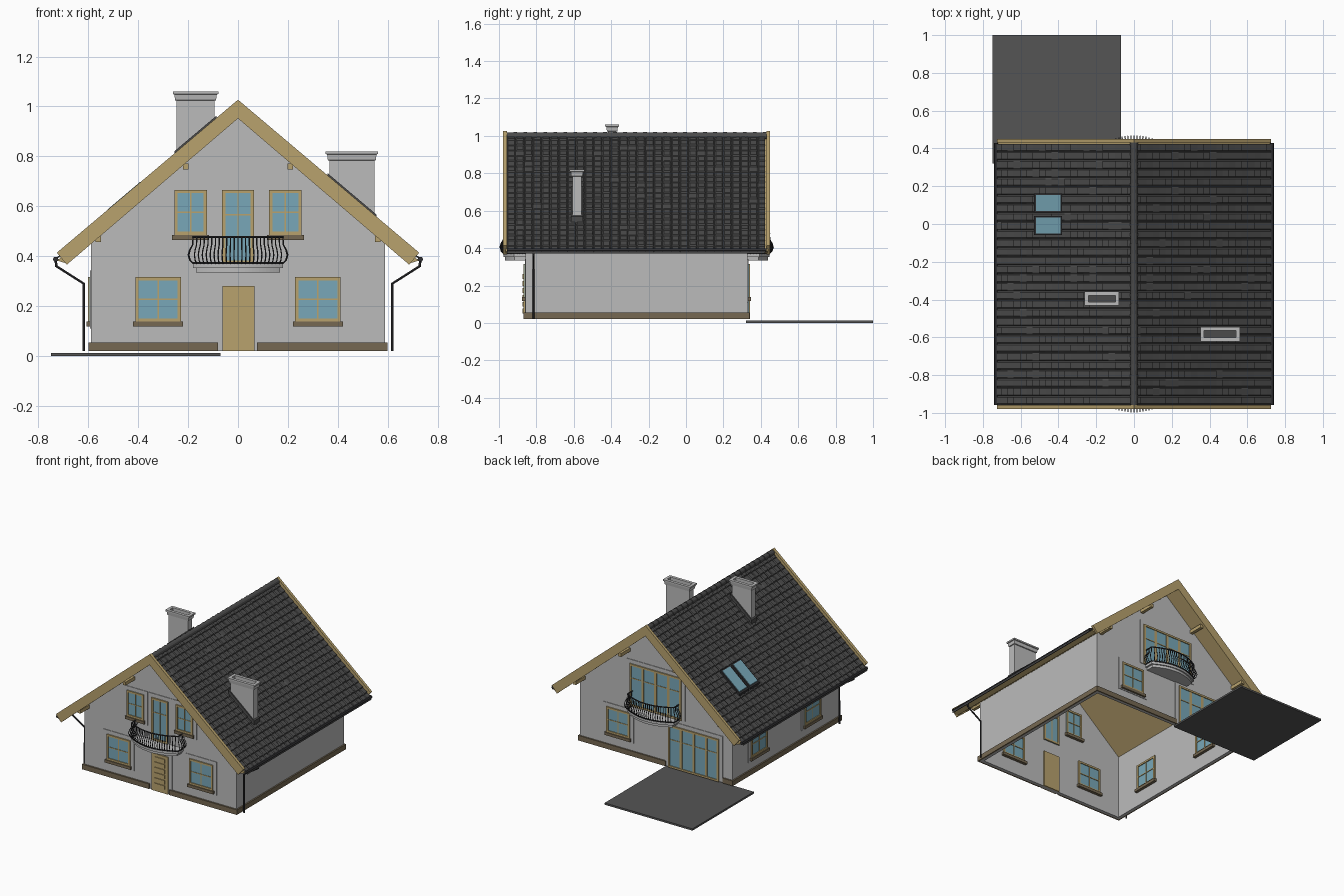
import bpy, bmesh, random
from mathutils import Matrix, Vector

random.seed(4)
cube = bpy.data.objects.get("Cube")
if cube:
    bpy.data.objects.remove(cube, do_unlink=True)


def material(name, r, g, b):
    m = bpy.data.materials.new(name)
    m.use_nodes = True
    m.diffuse_color = (r, g, b, 1)
    m.node_tree.nodes["Principled BSDF"].inputs["Base Color"].default_value = (r, g, b, 1)
    return m


WALL = material("light grey render", .5, .5, .5)
WOOD = material("pale timber", .48, .36, .155)
BROWN = material("brown stone", .18, .14, .085)
GLASS = material("blue glass", .19, .39, .48)
TILE = material("dark roof tile", .07, .07, .07)
PAVING = material("terrace grey", .09, .09, .09)
METAL = material("black metal", .03, .03, .033)

FRONT, BACK, SIDE = -.858, .33, .59     # outer wall planes
SLOPE = .845


def roof(x, top):
    return top - SLOPE * abs(x)


def finish(name, bm, *mats):
    bmesh.ops.recalc_face_normals(bm, faces=bm.faces)
    me = bpy.data.meshes.new(name)
    bm.to_mesh(me)
    bm.free()
    for m in mats:
        me.materials.append(m)
    ob = bpy.data.objects.new(name, me)
    bpy.context.collection.objects.link(ob)
    return ob


def boxes(name, items, mat):
    """One object from boxes given as (x0, x1, y0, y1, z0, z1)."""
    bm = bmesh.new()
    for x0, x1, y0, y1, z0, z1 in items:
        mid = Vector((x0 + x1, y0 + y1, z0 + z1)) / 2
        size = (abs(x1 - x0), abs(y1 - y0), abs(z1 - z0), 1)
        bmesh.ops.create_cube(bm, size=1, matrix=Matrix.Translation(mid) @ Matrix.Diagonal(size))
    return finish(name, bm, mat)


def extrude(name, points, offset, mat):
    bm = bmesh.new()
    face = bm.faces.new([bm.verts.new(p) for p in points])
    res = bmesh.ops.extrude_face_region(bm, geom=[face], use_keep_orig=True)
    bmesh.ops.translate(bm, vec=offset, verts=[v for v in res["geom"] if isinstance(v, bmesh.types.BMVert)])
    return finish(name, bm, mat)


def prism(name, profile, y0, y1, mat):
    """Profile in x and z, extruded along y."""
    return extrude(name, [(x, y0, z) for x, z in profile], (0, y1 - y0, 0), mat)


def tubes(name, paths, radius, mat):
    cu = bpy.data.curves.new(name, "CURVE")
    cu.dimensions, cu.bevel_depth, cu.bevel_resolution = "3D", radius, 1
    cu.use_fill_caps = True
    for path in paths:
        sp = cu.splines.new("POLY")
        sp.points.add(len(path) - 1)
        for p, co in zip(sp.points, path):
            p.co = (*co, 1)
    cu.materials.append(mat)
    ob = bpy.data.objects.new(name, cu)
    bpy.context.collection.objects.link(ob)
    bpy.ops.object.select_all(action="DESELECT")
    ob.select_set(True)
    bpy.context.view_layer.objects.active = ob
    bpy.ops.object.convert(target="MESH")
    bpy.ops.object.shade_smooth_by_angle()


def on_wall(wall, u0, u1, d0, d1, z0, z1):
    """Box at u along a wall and d outward from it."""
    if wall == "front":
        return (u0, u1, FRONT - d0, FRONT - d1, z0, z1)
    if wall == "back":
        return (u0, u1, BACK + d0, BACK + d1, z0, z1)
    return (-SIDE - d0, -SIDE - d1, u0, u1, z0, z1)


def window(name, wall, u0, u1, z0, z1, panes=2, sill=True, margin=.027, bars=.5):
    def w(*a):
        return on_wall(wall, *a)
    f = .013
    low = z0 - .028 if sill else z0
    boxes(name + "_surround", [w(u0 - margin, u1 + margin, -.01, .004, low, z1 + margin)], WALL)
    boxes(name + "_glass", [w(u0, u1, -.024, .006, z0, z1)], GLASS)
    frame = [w(u0, u0 + f, -.03, .012, z0, z1), w(u1 - f, u1, -.03, .012, z0, z1),
             w(u0, u1, -.03, .012, z0, z0 + f), w(u0, u1, -.03, .012, z1 - f, z1)]
    half = .003 if panes == 2 else .009
    for i in range(1, panes):
        c = u0 + (u1 - u0) * i / panes
        frame.append(w(c - half, c + half, -.028, .009, z0, z1))
    c = z0 + (z1 - z0) * bars
    frame.append(w(u0, u1, -.028, .009, c - .003, c + .003))
    boxes(name + "_frame", frame, WOOD)
    if sill:
        boxes(name + "_sill", [w(u0 - .009, u1 + .009, -.04, .018, z0 - .02, z0)], BROWN)


# Walls: two gables, two long sides, and the plinth
gable = [(-SIDE, .02), (SIDE, .02), (SIDE, roof(SIDE, .965)), (0, .965), (-SIDE, roof(SIDE, .965))]
prism("front_wall", gable, FRONT, FRONT + .02, WALL)
prism("back_wall", gable, BACK - .02, BACK, WALL)
boxes("side_walls", [(s * SIDE, s * (SIDE - .02), FRONT, BACK, .02, .47) for s in (-1, 1)], WALL)
P = .6
boxes("plinth", [(-P, -.08, FRONT - .012, FRONT, .02, .055), (.076, P, FRONT - .012, FRONT, .02, .055),
                 (-P, -.52, BACK, BACK + .01, .02, .055), (-.08, P, BACK, BACK + .01, .02, .055),
                 (-P, -SIDE, FRONT, BACK, .02, .055), (SIDE, P, FRONT, BACK, .02, .055)], BROWN)
boxes("terrace", [(-.75, -.07, .32, 1, 0, .013)], PAVING)

# Windows and glazed doors
for side, s in (("right", -1), ("left", 1)):
    c = s * .19
    window("upper_window_" + side, "front", c - .065, c + .065, .485, .666)
    c = s * .32
    window("lower_window_" + side, "front", c - .091, c + .091, .138, .316)
window("front_balcony_door", "front", -.064, .064, .37, .666, sill=False, bars=.66)
window("back_window", "back", .2, .38, .138, .316)
window("back_balcony_doors", "back", -.2, .2, .37, .666, panes=4, sill=False, bars=.66)
window("patio_doors", "back", -.49, -.1, .02, .316, panes=4, sill=False, bars=.66)
for name, c in (("side_window_rear", .04), ("side_window_front", -.55)):
    window(name, "side", c - .09, c + .09, .138, .316)

# Front door with raised panels
boxes("door_surround", [on_wall("front", -.084, .092, -.01, .004, .02, .307)], WALL)
boxes("front_door", [on_wall("front", -.062, .066, -.03, .012, .02, .28)], WOOD)
boxes("door_panels", [on_wall("front", -.036, .044, .012, .017, z, z + .026)
                      for z in [.05 + .037 * i for i in range(6)]], WOOD)

# Roof deck, bargeboards and purlin ends
deck = [(0, .995), (.725, roof(.725, .995)), (.69, roof(.69, .955)), (0, .955),
        (-.69, roof(.69, .955)), (-.725, roof(.725, .995))]
prism("roof_deck", deck, -.965, .438, WOOD)
board = [(0, 1.027), (.726, .414), (.686, .366), (0, .952), (-.686, .366), (-.726, .414)]
prism("front_bargeboard", board, -.979, -.958, WOOD)
prism("back_bargeboard", board, .431, .45, WOOD)
boxes("purlins", [(x - .011, x + .011, y0, y1, z, z + .024) for x, z in
                  ((-.21, .747), (.21, .747), (-.56, .457), (.56, .457))
                  for y0, y1 in ((-.96, -.85), (.32, .435))], WOOD)

# Tiled slopes: grooved columns in overlapping rows
bm = bmesh.new()
ROWS, COLS, Y0, Y1 = 22, 30, -.957, .43
pitch = (Y1 - Y0) / COLS
for s in (-1, 1):
    for r in range(ROWS):
        x0, x1 = .738 * r / ROWS, .738 * (r + 1) / ROWS
        rings = []
        for c in range(COLS):
            lift = random.uniform(.007, .012)
            for frac, h in ((0, 0), (.14, 1), (.86, 1)):
                y = Y0 + (c + frac) * pitch
                a = roof(x0, 1.0) + .004 * h
                b = roof(x1, 1.0) + lift * h + .002
                rings.append([bm.verts.new((s * x, y, z)) for x, z in
                              ((x0, a), (x1, b), (x1, roof(x1, .995)))])
        for p, q in zip(rings, rings[1:]):
            for k in (0, 1):
                bm.faces.new((p[k], p[k + 1], q[k + 1], q[k]))
finish("roof_tiles", bm, TILE)

# Ridge caps
bm = bmesh.new()
N = 26
for i in range(N):
    y = Y0 + (i + .5) * (Y1 - Y0) / N
    bmesh.ops.create_cone(bm, cap_ends=True, segments=12, radius1=.021, radius2=.017, depth=.056,
                          matrix=Matrix.Translation((0, y, 1.0)) @ Matrix.Rotation(1.5708, 4, "X"))
finish("ridge_caps", bm, TILE)


def chimney(name, x, y, hw, hd, z0, z1):
    """Stacked rectangles form shaft, stepped cap and hollow top."""
    steps = ((0, z0), (0, z1 - .037), (.006, z1 - .035), (.009, z1 - .012), (.015, z1 - .01),
             (.015, z1), (-.005, z1), (-.005, z1 - .04))
    bm = bmesh.new()
    rings = [[bm.verts.new((x + i * (hw + g), y + j * (hd + g), z))
              for i, j in ((-1, -1), (1, -1), (1, 1), (-1, 1))] for g, z in steps]
    for a, b in zip(rings, rings[1:]):
        for k in range(4):
            bm.faces.new((a[k], a[k - 1], b[k - 1], b[k]))
    bm.faces.new(rings[-1]).material_index = 1
    finish(name, bm, WALL, TILE)
    xs = (x - hw - .008, x + hw + .008)
    strip = [(q, roof(q, 1.0)) for q in xs] + [(q, roof(q, 1.036)) for q in xs[::-1]]
    prism(name + "_flashing", strip, y - hd - .008, y + hd + .008, TILE)


chimney("ridge_chimney", -.17, -.395, .076, .022, .77, 1.06)
chimney("slope_chimney", .456, -.583, .09, .024, .53, .82)

# Skylights lying on the slope
for name, y in (("rear", .111), ("front", -.008)):
    for part, g, top, mat in (("frame", .009, 1.024, METAL), ("glass", 0, 1.029, GLASS)):
        xs = (-.52 - g, -.39 + g)
        plate = [(q, roof(q, .99)) for q in xs] + [(q, roof(q, top)) for q in xs[::-1]]
        prism("skylight_%s_%s" % (part, name), plate, y - .042 - g, y + .042 + g, mat)

# Gutters and downpipes
tubes("gutters", [[(s * .731, -.957, .388), (s * .731, .43, .388)] for s in (-1, 1)], .011, METAL)
tubes("downpipes", [[(s * x, -.815, z) for x, z in
                     ((.731, .39), (.728, .36), (.618, .29), (.618, .02))] for s in (-1, 1)], .006, METAL)


def balcony(name, wall, out):
    """Bowed slab with a railing of bellied bars."""
    def at(p, z):
        return (p.x, wall + out * p.y, z)
    arc = [Vector((.18 * t / 12, .117 - .055 * (t / 12) ** 2)) for t in range(-12, 13)]
    sides = [Vector((.18, d)) for d in (.045, .03, .015, 0)]
    line = [Vector((-p.x, p.y)) for p in sides[::-1]] + arc + sides
    for part, k, z, h in (("slab", 1, .352, .016), ("slab_base", .93, .334, .018)):
        extrude(name + "_" + part, [at(p * k, z) for p in line], (0, 0, h), WALL)
    bars = []
    for i, p in enumerate(line):
        d = line[min(i + 1, len(line) - 1)] - line[max(i - 1, 0)]
        n = Vector((-d.y, d.x)).normalized()
        bars.append([at(p + n * o, z) for z, o in
                     ((.37, 0), (.383, .013), (.405, .02), (.425, .014), (.445, .002), (.477, 0))])
    tubes(name + "_bars", bars, .0027, METAL)
    tubes(name + "_rails", [[at(p, z) for p in line] for z in (.373, .477)], .004, METAL)


balcony("front_balcony", FRONT, -1)
balcony("back_balcony", BACK, 1)
